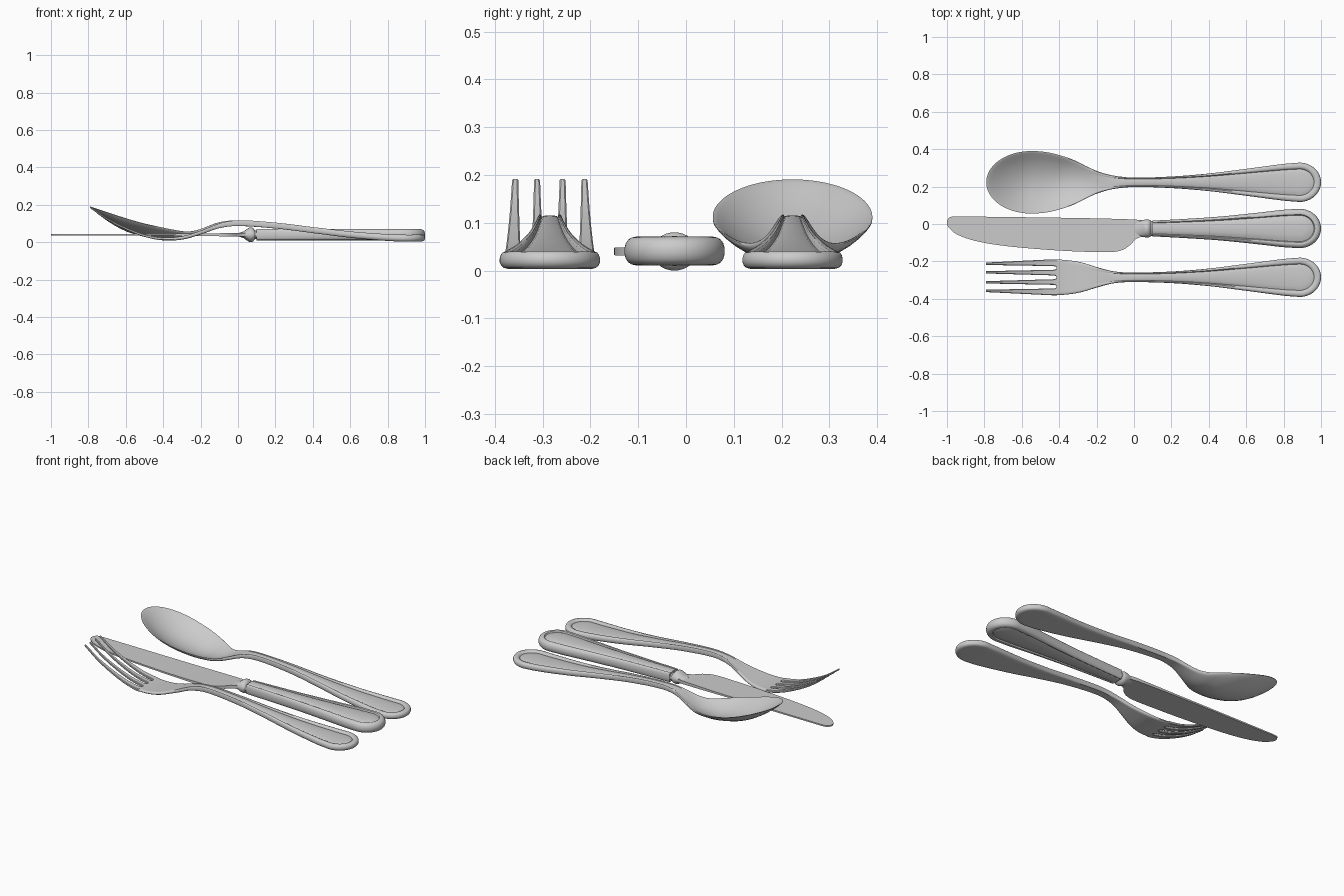
import bpy, bmesh, math

if "Cube" in bpy.data.objects:
    bpy.data.objects.remove(bpy.data.objects["Cube"])


def curve(*pts):
    """Smooth interpolation through (x, value) points, clamped at both ends."""
    def slope(i):
        a, b = pts[max(i - 1, 0)], pts[min(i + 1, len(pts) - 1)]
        return (b[1] - a[1]) / (b[0] - a[0])

    def ev(x):
        if x <= pts[0][0]:
            return pts[0][1]
        for i in range(len(pts) - 1):
            (x0, a), (x1, b) = pts[i], pts[i + 1]
            if x <= x1:
                d = x1 - x0
                t = (x - x0) / d
                return ((2*t**3 - 3*t*t + 1) * a + (t**3 - 2*t*t + t) * d * slope(i)
                        + (3*t*t - 2*t**3) * b + (t**3 - t*t) * d * slope(i + 1))
        return pts[-1][1]
    return ev


def span(a, b, n):
    return [a + (b - a) * i / n for i in range(n + 1)]


def loft(name, rings, y=0, cap_start=False, cap_end=False):
    """Skin a row of closed rings into one smooth object."""
    bm = bmesh.new()
    vs = [[bm.verts.new(p) for p in r] for r in rings]
    n = len(vs[0])
    for a, b in zip(vs, vs[1:]):
        for j in range(n):
            k = (j + 1) % n
            bm.faces.new((a[j], a[k], b[k], b[j]))
    if cap_start:
        bm.faces.new(vs[0])
    if cap_end:
        bm.faces.new(vs[-1])
    bmesh.ops.remove_doubles(bm, verts=bm.verts[:], dist=1e-5)
    bmesh.ops.recalc_face_normals(bm, faces=bm.faces[:])
    me = bpy.data.meshes.new(name)
    bm.to_mesh(me)
    bm.free()
    ob = bpy.data.objects.new(name, me)
    bpy.context.collection.objects.link(ob)
    ob.location.y = y
    bpy.ops.object.select_all(action='DESELECT')
    ob.select_set(True)
    bpy.context.view_layer.objects.active = ob
    bpy.ops.object.shade_smooth_by_angle(angle=math.radians(38))
    return ob


def plate(name, stations, section, height, y, cap):
    """Stations are (medial x, dx, dy); section is (fraction out, relief, depth fraction)."""
    rings = []
    for xm, dx, dy in stations:
        half = []
        for f, h, tf in section:
            x = xm + f * dx
            half.append((x, f * dy, height(x, f, h, tf)))
        rings.append(half + [(x, -v, z) for x, v, z in half[-2:0:-1]])
    return loft(name, rings, y, cap_start=cap)


def round_end():
    return [(.885, .115 * math.sin(a), .105 * math.cos(a)) for a in span(0, math.pi / 2, 20)]


# shared handle shape: relief panel on top, rounded edge, plain back
SECTION = [(0, -.003, 0), (.15, -.003, 0), (.3, -.004, 0), (.45, -.005, 0), (.58, -.007, 0),
           (.67, -.010, 0), (.71, -.003, 0), (.77, 0, 0), (.87, 0, 0), (.94, 0, .06), (.98, 0, .2),
           (1, 0, .42), (1, 0, .62), (.97, 0, .82), (.92, 0, .94), (.84, 0, 1), (.65, 0, 1),
           (.45, 0, 1), (.3, 0, 1), (.15, 0, 1), (0, 0, 1)]
relief = curve((-.25, 0), (-.1, .2), (0, .45), (.5, 1), (1, 1))
HANDLE_W = [(0, .025), (.2, .031), (.4, .047), (.6, .072), (.8, .098), (.885, .105)]
HANDLE_Z = [(0, .117), (.2, .105), (.4, .081), (.6, .058), (.8, .043), (.9, .040), (1, .041)]
HANDLE_T = [(0, .030), (.4, .032), (.8, .036), (1, .037)]

# spoon
sw = curve((-.65, .155), (-.55, .167), (-.45, .158), (-.35, .130), (-.3, .109), (-.25, .083),
           (-.2, .061), (-.15, .045), (-.1, .034), *HANDLE_W)
sz = curve((-.79, .195), (-.55, .118), (-.4, .083), (-.3, .064), (-.25, .062), (-.2, .073),
           (-.1, .107), *HANDLE_Z)
sdepth = curve((-.79, .066), (-.55, .066), (-.4, .060), (-.3, .033), (-.2, .008), (-.1, 0), (0, 0), (1, 0))
st = curve((-.79, .010), (-.4, .012), (-.2, .020), *HANDLE_T)
bowl = [(-.55, -.24 * math.cos(a), .167 * math.sin(a)) for a in span(0, math.pi / 2, 24)]
stem = [(x, 0, sw(x)) for x in span(-.55, .885, 70)[1:-1]]
plate("spoon", bowl + stem + round_end(), SECTION,
      lambda x, f, h, tf: sz(x) - sdepth(x) * (1 - f * f) + relief(x) * h - st(x) * tf, .223, False)

# fork palm and handle
fw = curve((-.42, .096), (-.35, .091), (-.28, .079), (-.2, .055), (-.12, .034), (-.06, .027), *HANDLE_W)
fz = curve((-.79, .192), (-.7, .130), (-.6, .080), (-.5, .043), (-.4, .026), (-.3, .032),
           (-.2, .062), (-.1, .101), *HANDLE_Z)
ft = curve((-.79, .010), (-.4, .016), (-.2, .021), *HANDLE_T)
stem = [(x, 0, fw(x)) for x in span(-.415, .885, 66)[:-1]]
plate("fork", stem + round_end(), SECTION,
      lambda x, f, h, tf: fz(x) + relief(x) * h - ft(x) * tf, -.285, True)

# fork tines: inner and outer edges taper to the tip, slots end rounded
TINES = {"inner": ((.0205, .033), (.0105, .040)), "outer": ((.066, .079), (.060, .096))}
for side in (1, -1):
    for kind, (tip, base) in TINES.items():
        rings = []
        for x in span(-.79, -.44, 20) + [-.432, -.424, -.418, -.412]:
            t = min((x + .79) / .35, 1)
            g = .0105 * (1 - math.sqrt(max(0, 1 - (max(x + .435, 0) / .0232) ** 2)))
            lo = tip[0] + (base[0] - tip[0]) * t - g
            hi = tip[1] + (base[1] - tip[1]) * t + (g if kind == "inner" else 0)
            z, d = fz(x), ft(x)
            c = .003
            rings.append([(x, side * v, w) for v, w in (
                (lo, z - c), (lo + c, z), (hi - c, z), (hi, z - c),
                (hi, z - d + c), (hi - c, z - d), (lo + c, z - d), (lo, z - d + c))])
        loft(f"fork_tine_{kind}_{'left' if side > 0 else 'right'}", rings, -.285, True, True)

# knife handle: same panel on both faces
kw = curve((.1, .042), (.25, .050), (.45, .063), (.65, .083), (.8, .100), (.885, .105))
kr = curve((.1, .6), (.6, 1), (1, 1))
top = [(0, .001, 0), (.3, 0, 0), (.5, -.003, 0), (.67, -.009, 0), (.71, -.002, 0), (.77, 0, 0),
       (.85, 0, .03), (.92, 0, .1), (.97, 0, .22), (1, 0, .4)]
ksec = top + [(f, -h, 1 - t) for f, h, t in reversed(top)]
stem = [(x, 0, kw(x)) for x in span(.1, .885, 36)[:-1]]
plate("knife_handle", stem + round_end(), ksec,
      lambda x, f, h, tf: .071 + kr(x) * h - .060 * tf, -.024, True)

# knife bolster
BOLSTER = [(.005, .040, .010), (.03, .043, .018), (.05, .046, .032), (.06, .047, .038), (.07, .047, .040),
           (.08, .047, .037), (.087, .044, .028), (.092, .040, .022), (.1, .040, .022), (.106, .041, .027)]
loft("knife_bolster", [[(x, ry * math.cos(a), .04 + rz * math.sin(a)) for a in span(0, 2 * math.pi, 32)[:-1]]
                       for x, ry, rz in BOLSTER], -.024, True, True)

# knife blade
back = curve((-1, .015), (-.99, .033), (-.965, .040), (-.9, .040), (-.5, .035), (-.2, .030), (0, .024), (.04, .020))
edge = curve((-1, -.002), (-.99, -.020), (-.95, -.054), (-.85, -.090), (-.7, -.116), (-.5, -.135),
             (-.3, -.147), (-.12, -.150), (-.06, -.138), (-.02, -.112), (.01, -.080), (.04, -.068))
bt = curve((-1, .008), (-.3, .011), (-.1, .016), (.04, .020))
rings = []
for x in [-1 + .2 * u * u for u in span(0, 1, 14)] + span(-.8, .04, 50)[1:]:
    b, e, t = back(x), edge(x), bt(x) / 2
    rings.append([(x, b, .04 - t), (x, b, .04 + t), (x, e, .04 + t), (x, e, .04 - t)])
loft("knife_blade", rings, 0, True, True)
